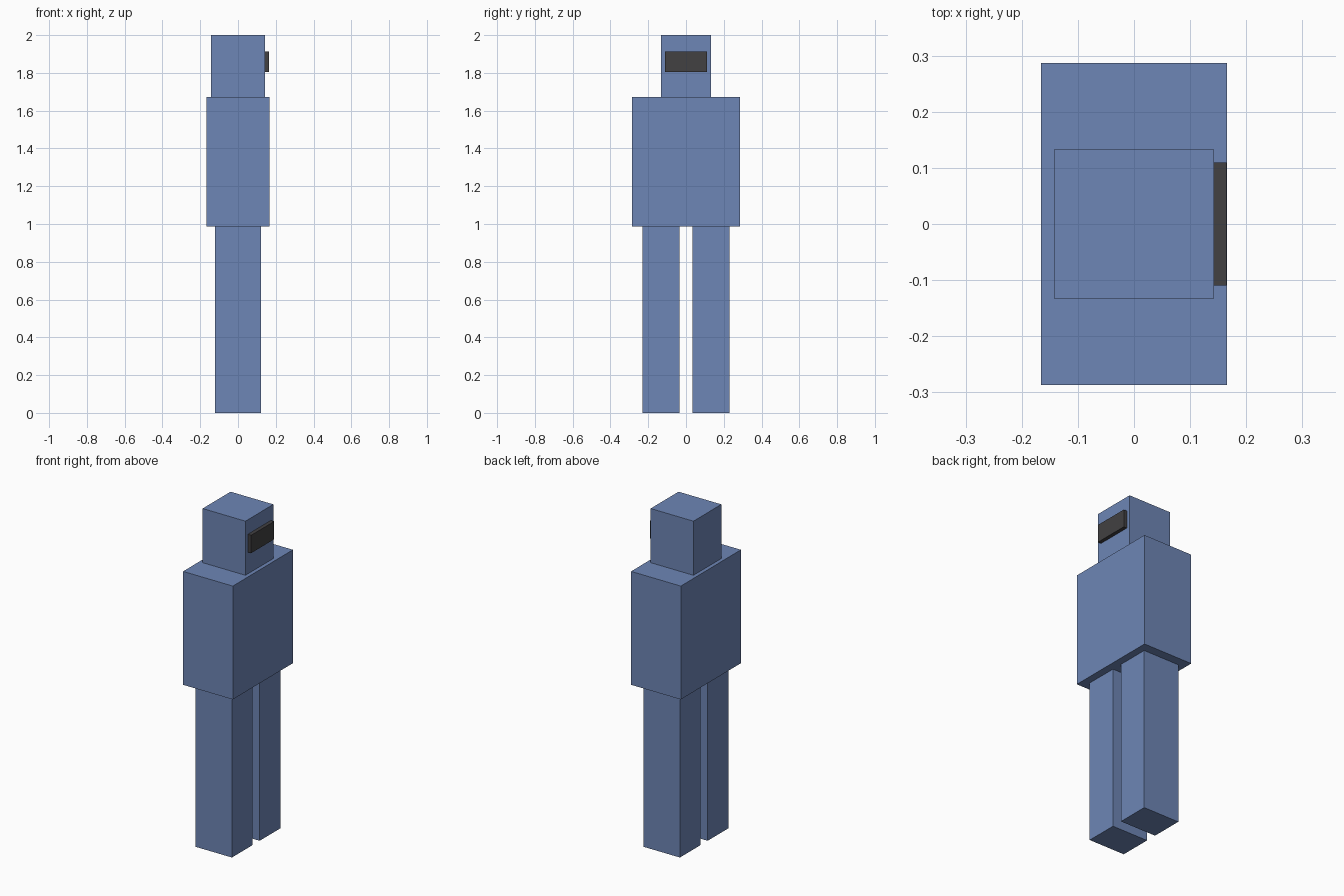
import bpy
import bmesh

cube = bpy.data.objects.get("Cube")
if cube:
    bpy.data.objects.remove(cube, do_unlink=True)


def make_material(name, rgb):
    mat = bpy.data.materials.new(name)
    mat.use_nodes = True
    color = (*rgb, 1.0)
    mat.diffuse_color = color
    mat.node_tree.nodes["Principled BSDF"].inputs["Base Color"].default_value = color
    return mat


def add_box(name, x, y, z, mat):
    """Flat-faced box spanning the given (low, high) ranges."""
    bm = bmesh.new()
    bmesh.ops.create_cube(bm, size=1.0)
    for v in bm.verts:
        for axis, (low, high) in enumerate((x, y, z)):
            v.co[axis] = high if v.co[axis] > 0 else low
    mesh = bpy.data.meshes.new(name)
    bm.to_mesh(mesh)
    bm.free()
    mesh.materials.append(mat)
    obj = bpy.data.objects.new(name, mesh)
    bpy.context.collection.objects.link(obj)
    return obj


blue = make_material("soft blue", (0.155, 0.238, 0.465))
dark = make_material("dark grey", (0.054, 0.052, 0.054))

HIP, NECK, TOP = 0.988, 1.673, 2.0
FACE = 0.143

# Legs, one on each side of the gap
for name, y in (("front_leg", (-0.231, -0.034)), ("back_leg", (0.034, 0.231))):
    add_box(name, (-0.121, 0.121), y, (0, HIP), blue)

# Torso and head
add_box("torso", (-0.166, 0.166), (-0.287, 0.287), (HIP, NECK), blue)
add_box("head", (-FACE, FACE), (-0.133, 0.133), (NECK, TOP), blue)

# Visor on the face
add_box("visor", (FACE, 0.165), (-0.11, 0.11), (1.804, 1.912), dark)
